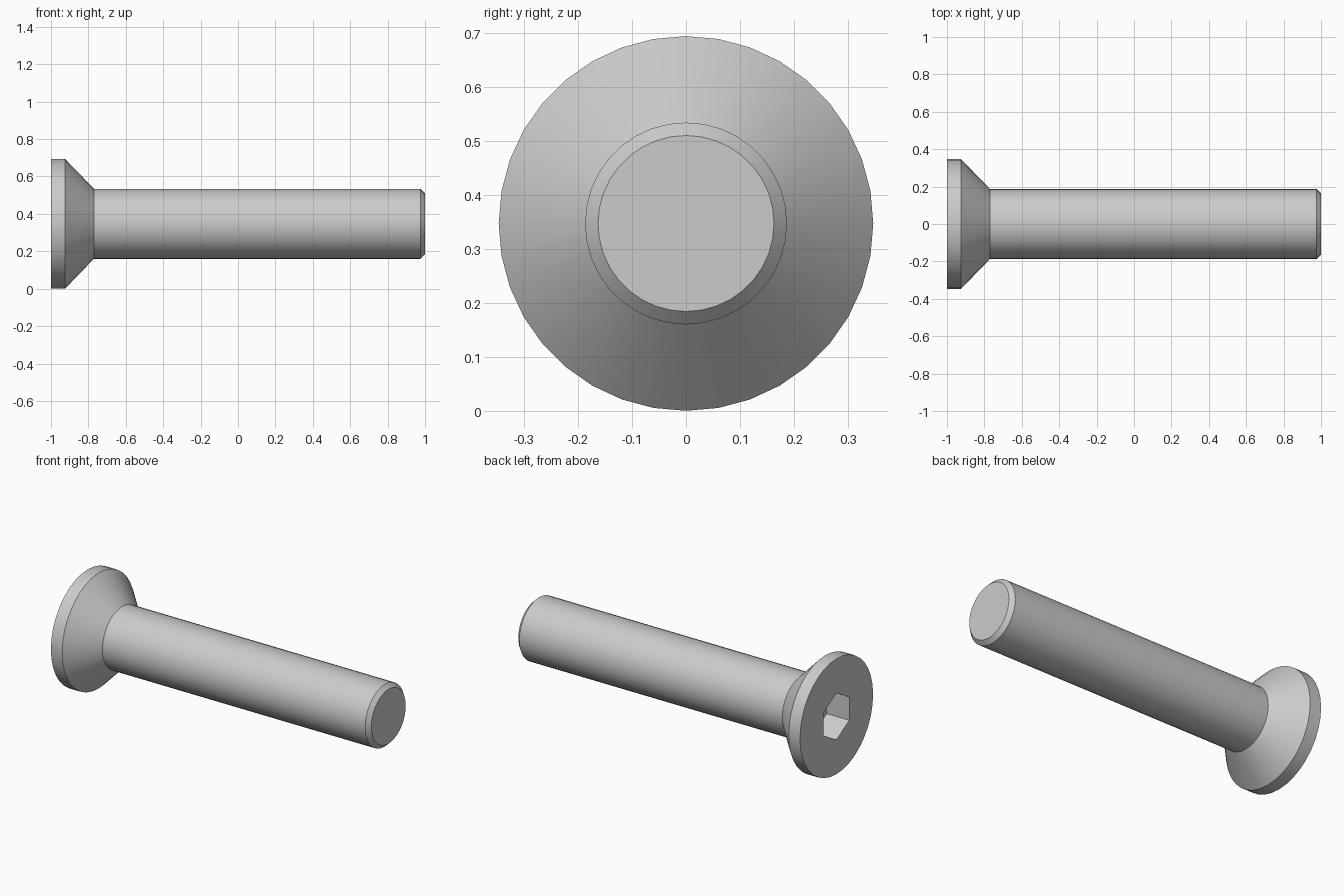
import bpy, bmesh
from math import sin, cos, pi, radians

if "Cube" in bpy.data.objects:
    bpy.data.objects.remove(bpy.data.objects["Cube"])

SIDES = 36          # multiple of 6 so the hex socket corners land on vertices
CZ = 0.347          # height of the screw axis


def ring(bm, x, r, hexagonal=False):
    """Ring of vertices around the x axis, round or hexagonal (corners up and down)."""
    verts = []
    for i in range(SIDES):
        a = 2 * pi * i / SIDES
        k = r
        if hexagonal:
            k = r * cos(pi / 6) / cos(a % (pi / 3) - pi / 6)
        verts.append(bm.verts.new((x, k * sin(a), CZ + k * cos(a))))
    return verts


# Profile from socket floor, out over the head, along the shank to the tip
profile = [
    (-0.85, 0.14, True),      # socket floor
    (-1.0, 0.14, True),       # socket rim
    (-1.0, 0.347, False),     # head face edge
    (-0.925, 0.347, False),   # head rim
    (-0.77, 0.187, False),    # cone meets shank
    (0.976, 0.187, False),    # shank end
    (1.0, 0.163, False),      # chamfered tip
]

bm = bmesh.new()
rings = [ring(bm, *p) for p in profile]
for a, b in zip(rings, rings[1:]):
    for i in range(SIDES):
        j = (i + 1) % SIDES
        bm.faces.new((a[i], a[j], b[j], b[i]))
bm.faces.new(rings[0])
bm.faces.new(rings[-1])
bmesh.ops.recalc_face_normals(bm, faces=bm.faces)

mesh = bpy.data.meshes.new("countersunk_screw")
bm.to_mesh(mesh)
bm.free()
screw = bpy.data.objects.new("countersunk_screw", mesh)
bpy.context.collection.objects.link(screw)

# Smooth round surfaces, sharp edges at rims and socket
bpy.context.view_layer.objects.active = screw
screw.select_set(True)
bpy.ops.object.shade_smooth_by_angle(angle=radians(30))
